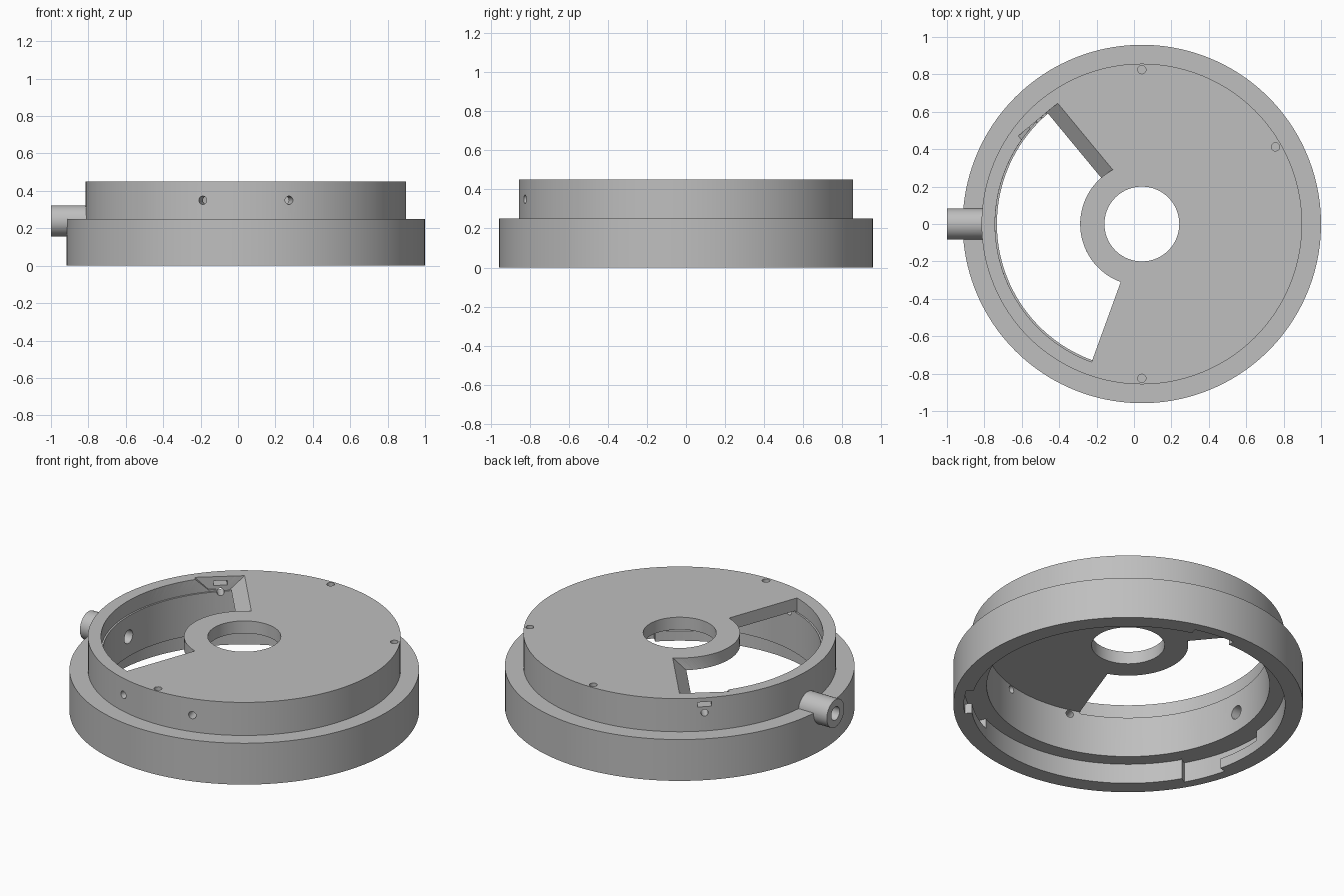
import bpy, bmesh, math
from mathutils import Matrix, Vector

cube = bpy.data.objects.get("Cube")
if cube:
    bpy.data.objects.remove(cube, do_unlink=True)

CX = 0.042            # ring axis, shifted to balance the side port
TOP, PLATE = 0.45, 0.375
SEGMENTS = 160
SLANT = math.radians(129.6)   # direction of the sloped window edge

grey = bpy.data.materials.new("plain_grey")
grey.use_nodes = True
grey.diffuse_color = (0.52, 0.52, 0.52, 1)
grey.node_tree.nodes["Principled BSDF"].inputs["Base Color"].default_value = grey.diffuse_color


def make_object(name, bm):
    bmesh.ops.recalc_face_normals(bm, faces=bm.faces)
    mesh = bpy.data.meshes.new(name)
    bm.to_mesh(mesh)
    bm.free()
    mesh.materials.append(grey)
    obj = bpy.data.objects.new(name, mesh)
    bpy.context.collection.objects.link(obj)
    obj.location.x = CX
    return obj


def lathe(name, profile):
    bm = bmesh.new()
    rings = []
    for i in range(SEGMENTS):
        a = 2 * math.pi * i / SEGMENTS
        rings.append([bm.verts.new((r * math.cos(a), r * math.sin(a), z)) for r, z in profile])
    for i in range(SEGMENTS):
        a, b = rings[i], rings[(i + 1) % SEGMENTS]
        for j in range(len(profile)):
            k = (j + 1) % len(profile)
            bm.faces.new((a[j], b[j], b[k], a[k]))
    return make_object(name, bm)


def prism(name, bottom, top):
    bm = bmesh.new()
    low = [bm.verts.new(p) for p in bottom]
    high = [bm.verts.new(p) for p in top]
    bm.faces.new(low)
    bm.faces.new(high)
    for i in range(len(low)):
        k = (i + 1) % len(low)
        bm.faces.new((low[i], low[k], high[k], high[i]))
    bmesh.ops.triangulate(bm, faces=bm.faces)
    return make_object(name, bm)


def sector(r_in, r_out, start, end, z, steps):
    """Outline of a ring sector; start is a function of radius."""
    points = []
    for r, order in ((r_out, range(steps + 1)), (r_in, range(steps, -1, -1))):
        for i in order:
            a = start(r) + (end - start(r)) * i / steps
            points.append((r * math.cos(a), r * math.sin(a), z))
    return points


def rod(name, radius, start, end, sides=32):
    start, end = Vector(start), Vector(end)
    axis = end - start
    matrix = Matrix.Translation((start + end) / 2) @ axis.to_track_quat('Z', 'Y').to_matrix().to_4x4()
    bm = bmesh.new()
    bmesh.ops.create_cone(bm, cap_ends=True, segments=sides, radius1=radius,
                          radius2=radius, depth=axis.length, matrix=matrix)
    return make_object(name, bm)


def combine(target, tool, operation='DIFFERENCE'):
    mod = target.modifiers.new("combine", 'BOOLEAN')
    mod.operation, mod.solver, mod.object = operation, 'EXACT', tool
    bpy.ops.object.select_all(action='DESELECT')
    bpy.context.view_layer.objects.active = target
    target.select_set(True)
    bpy.ops.object.modifier_apply(modifier=mod.name)
    bpy.data.objects.remove(tool, do_unlink=True)


def polar(r, degrees, z):
    a = math.radians(degrees)
    return (r * math.cos(a), r * math.sin(a), z)


def slanted(t, d, z):
    """Point at distance d along the sloped edge direction and t sideways."""
    c, s = math.cos(SLANT), math.sin(SLANT)
    return (d * c - t * s, d * s + t * c, z)


# Stepped housing: flange, raised drum, top plate and hollow underside
body = lathe("ring_housing", [
    (0.2, PLATE), (0.775, PLATE), (0.775, 0.12), (0.86, 0.12), (0.86, 0),
    (0.958, 0), (0.958, 0.25), (0.857, 0.25), (0.857, TOP), (0.2, TOP)])

# Side port tube
combine(body, rod("port", 0.083, (-1.042, 0, 0.24), (-0.80, 0, 0.24), 48), 'UNION')
combine(body, rod("port_bore", 0.04, (-1.1, 0, 0.24), (-0.7, 0, 0.24)))


# Window through the plate, one edge sloped at 45 degrees
def window_outline(z):
    t = -0.065 + TOP - z
    return sector(0.33, 0.785, lambda r: SLANT + math.asin(t / r), math.radians(250), z, 60)


combine(body, prism("window", window_outline(0.365), window_outline(0.46)))


# Flat pocket in the wall at the sloped corner
def pocket_outline(z):
    lean = TOP - z
    t0, t1 = -0.065 + lean, 0.209 - lean
    return [slanted(t, d, z) for t, d in ((t0, 0.7), (t1, 0.7), (t1, 0.784), (t0, 0.784))]


combine(body, prism("pocket", pocket_outline(0.376), pocket_outline(0.46)))

# Slot and pin hole behind the pocket
slot = [[slanted(t, d, z) for t, d in ((0.03, 0.7), (0.107, 0.7), (0.107, 0.95), (0.03, 0.95))]
        for z in (0.397, 0.425)]
combine(body, prism("wall_slot", *slot))
combine(body, rod("wall_pin", 0.02, slanted(0.068, 0.7, 0.36), slanted(0.068, 0.95, 0.36)))

# Radial screw holes at the front
for angle in (254.4, 285.6):
    combine(body, rod("screw_hole", 0.022, polar(0.7, angle, 0.35), polar(0.9, angle, 0.35), 24))

# Blind holes in the top face
for angle in (30, 90, 270):
    combine(body, rod("top_hole", 0.022, polar(0.825, angle, 0.40), polar(0.825, angle, 0.5), 24))

# Three bayonet notches in the lower recess: entry plus locking slot
for centre in (82, 202, 322):
    for a0, a1, z0 in ((-8, 8, -0.02), (-27, -7, 0.06)):
        start, end = math.radians(centre + a0), math.radians(centre + a1)
        outlines = [sector(0.85, 0.9, lambda r: start, end, z, 8) for z in (z0, 0.121)]
        combine(body, prism("bayonet_notch", *outlines))

bpy.ops.object.select_all(action='DESELECT')
body.select_set(True)
bpy.context.view_layer.objects.active = body
bpy.ops.object.shade_smooth_by_angle(angle=math.radians(30))
